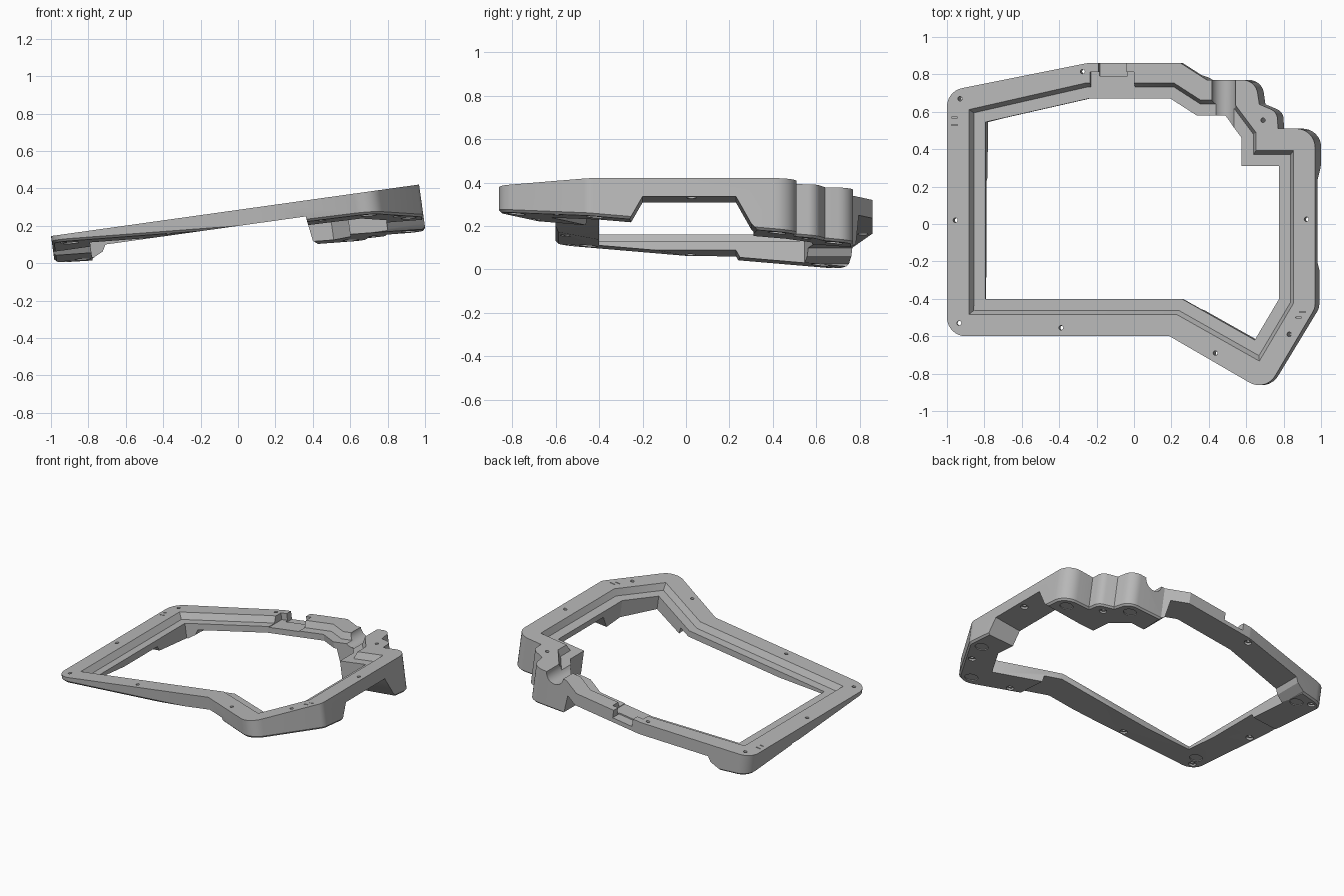
import bpy, bmesh, math
from mathutils import Vector

cube = bpy.data.objects.get("Cube")
if cube:
    bpy.data.objects.remove(cube, do_unlink=True)

SLOPE = 0.14      # rise of the top deck towards the right
RAIL = -0.085     # underside of the thin rails
SHELF = -0.042    # depth of the inner ledge


def place(x, y, w):
    """Point on the tilted deck (x, y), moved w along the deck normal."""
    return Vector((x - 0.139 * w, y, 0.285 + SLOPE * x + 0.99 * w))


def floor_depth(x, y):
    """Deck-normal depth of the sloping underside of the feet."""
    return -0.149 - 0.065 * x - 0.086 * y


def loft(name, ring_a, ring_b):
    """Closed solid between two rings of deck coordinates."""
    bm = bmesh.new()
    a = [bm.verts.new(place(*p)) for p in ring_a]
    b = [bm.verts.new(place(*p)) for p in ring_b]
    bm.faces.new(a)
    bm.faces.new(b[::-1])
    for i in range(len(a)):
        j = (i + 1) % len(a)
        bm.faces.new((a[i], b[i], b[j], a[j]))
    bmesh.ops.recalc_face_normals(bm, faces=bm.faces)
    mesh = bpy.data.meshes.new(name)
    bm.to_mesh(mesh)
    bm.free()
    obj = bpy.data.objects.new(name, mesh)
    bpy.context.collection.objects.link(obj)
    return obj


def at(points, w):
    return [(x, y, w) for x, y in points]


def box(name, x0, x1, y0, y1, w0, w1):
    rect = [(x0, y0), (x1, y0), (x1, y1), (x0, y1)]
    return loft(name, at(rect, w0), at(rect, w1))


def cylinder(name, x, y, r, w0, w1, n=24):
    ring = [(x + r * math.cos(math.tau * i / n), y + r * math.sin(math.tau * i / n)) for i in range(n)]
    return loft(name, at(ring, w0), at(ring, w1))


def rounded(corners, steps=8):
    """Polygon whose corners (x, y, r) are replaced by arcs of radius r."""
    out = []
    for i, (x, y, r) in enumerate(corners):
        p = Vector((x, y))
        if r == 0:
            out.append((x, y))
            continue
        u = (Vector(corners[i - 1][:2]) - p).normalized()
        v = (Vector(corners[(i + 1) % len(corners)][:2]) - p).normalized()
        half = u.angle(v) / 2
        centre = p + (u + v).normalized() * r / math.sin(half)
        start = p + u * r / math.tan(half) - centre
        end = p + v * r / math.tan(half) - centre
        turn = start.angle_signed(end)
        for k in range(steps + 1):
            t = -turn * k / steps
            c, s = math.cos(t), math.sin(t)
            out.append((centre.x + c * start.x - s * start.y, centre.y + s * start.x + c * start.y))
    return out


def grow(points, d):
    """Offset a counter-clockwise polygon outward by d."""
    out = []
    for i, p in enumerate(points):
        p = Vector(p)
        e = (p - Vector(points[i - 1])).normalized()
        f = (Vector(points[(i + 1) % len(points)]) - p).normalized()
        n, m = Vector((e.y, -e.x)), Vector((f.y, -f.x))
        q = p + (n + m) * d / (1 + n.dot(m))
        out.append((q.x, q.y))
    return out


# Outer shell, counter-clockwise from the front left corner
outline = rounded([
    (-1, -0.6, 0.1), (0.19, -0.6, 0), (0.704, -0.898, 0.1), (0.968, -0.45, 0.08),
    (0.968, 0.51, 0.1), (0.77, 0.51, 0), (0.765, 0.6, 0.06), (0.67, 0.64, 0),
    (0.65, 0.77, 0.08), (0.39, 0.77, 0), (0.25, 0.86, 0), (-0.25, 0.86, 0.04),
    (-1, 0.71, 0.1)])
frame = loft("case_frame", at(outline, 0), at(outline, -0.4))

# Sloping underside with a small chamfer
bm = bmesh.new()
bm.from_mesh(frame.data)
cut = bmesh.ops.bisect_plane(
    bm, geom=bm.verts[:] + bm.edges[:] + bm.faces[:], plane_co=(0, 0, 0.136),
    plane_no=Vector((-0.075, 0.086, 1)).normalized(), clear_inner=True)
rim = [g for g in cut["geom_cut"] if isinstance(g, bmesh.types.BMEdge)]
bmesh.ops.edgeloop_fill(bm, edges=rim)
bmesh.ops.bevel(bm, geom=rim, offset=0.012, segments=1, profile=0.5, affect="EDGES", clamp_overlap=True)
bmesh.ops.recalc_face_normals(bm, faces=bm.faces)
bm.to_mesh(frame.data)
bm.free()

# Opening and the recessed ledge around it
opening = [
    (-0.8, -0.4), (0.25, -0.4), (0.64, -0.62), (0.77, -0.4), (0.77, 0.31), (0.57, 0.31),
    (0.57, 0.46), (0.48, 0.58), (0.33, 0.58), (0.19, 0.67), (-0.25, 0.67), (-0.8, 0.545)]
cutters = [
    loft("opening_cut", at(opening, 0.2), at(opening, -0.6)),
    loft("ledge_cut", at(grow(opening, 0.086), 0.005), at(grow(opening, 0.062), SHELF)),
]

# Undercuts leaving a foot at each corner
side_gap = [(-0.2, RAIL), (0.23, RAIL), (0.3, -0.21), (0.36, -0.27), (0.36, -0.6),
            (-0.28, -0.6), (-0.26, -0.19)]
end_gap = [(-0.72, RAIL), (0.35, RAIL), (0.37, -0.22), (0.42, -0.26), (0.42, -0.6),
           (-0.8, -0.6), (-0.8, -0.15), (-0.74, -0.12)]
cutters += [
    loft("side_undercut", [(-1.3, y, w) for y, w in side_gap], [(1.3, y, w) for y, w in side_gap]),
    loft("end_undercut", [(x, -1.2, w) for x, w in end_gap], [(x, 1.2, w) for x, w in end_gap]),
]

# Port pocket and the slot behind it
cutters += [
    box("port_pocket", -0.235, 0, 0.64, 0.812, SHELF - 0.004, 0.1),
    box("port_slot", -0.19, -0.04, 0.79, 0.95, -0.055, 0.1),
]

# Round cable channel across the back right
channel = [(0.48 + 0.064 * math.cos(math.tau * i / 32), 0.064 * math.sin(math.tau * i / 32))
           for i in range(32)]
cutters.append(loft("channel_cut", [(x, 0.45, w) for x, w in channel], [(x, 0.95, w) for x, w in channel]))

# Screw holes with counterbores underneath
screws = [(-0.93, 0.67), (-0.275, 0.815), (0.69, 0.555), (0.922, 0.025), (-0.955, 0.02),
          (-0.935, -0.53), (-0.39, -0.555), (0.435, -0.69), (0.83, -0.59)]
for x, y in screws:
    in_gap = -0.72 < x < 0.35 or -0.2 < y < 0.23
    base = max(RAIL, floor_depth(x, y)) if in_gap else floor_depth(x, y)
    cutters.append(cylinder("screw_hole", x, y, 0.012, -0.5, 0.1, 16))
    cutters.append(cylinder("screw_counterbore", x, y, 0.024, -0.5, base + 0.015))

# Shallow pad recesses under the feet
for x, y in [(-0.85, 0.62), (-0.9, -0.45), (0.68, -0.78), (0.89, -0.42), (0.88, 0.42), (0.57, 0.68)]:
    cutters.append(cylinder("pad_recess", x, y, 0.042, -0.5, floor_depth(x, y) + 0.01, 32))

# Tiny engraved dashes on the deck
for x, y in [(-0.96, 0.57), (-0.96, 0.53), (0.9, -0.47), (0.88, -0.5)]:
    cutters.append(box("dash_cut", x - 0.016, x + 0.016, y - 0.003, y + 0.003, -0.01, 0.05))

bpy.context.view_layer.objects.active = frame
frame.select_set(True)
for cutter in cutters:
    cutter.hide_render = True
    mod = frame.modifiers.new(cutter.name, "BOOLEAN")
    mod.operation = "DIFFERENCE"
    mod.solver = "EXACT"
    mod.object = cutter
    bpy.ops.object.modifier_apply(modifier=mod.name)
    bpy.data.objects.remove(cutter, do_unlink=True)

# Single grey finish
grey = bpy.data.materials.new("plain_grey")
grey.use_nodes = True
colour = (0.48, 0.48, 0.48, 1)
grey.diffuse_color = colour
grey.node_tree.nodes["Principled BSDF"].inputs["Base Color"].default_value = colour
frame.data.materials.clear()
frame.data.materials.append(grey)
bpy.ops.object.shade_smooth_by_angle(angle=math.radians(30))
